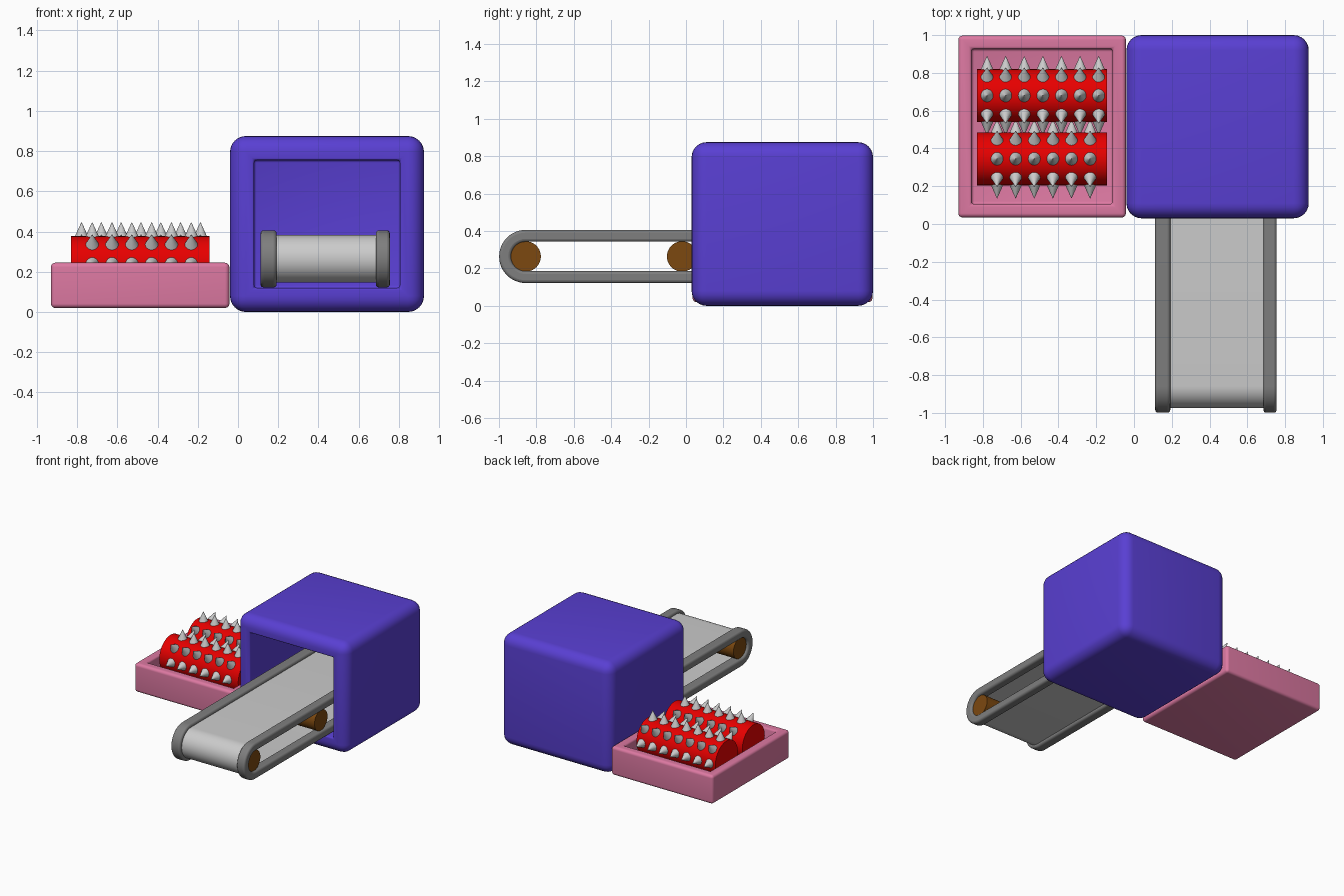
import bpy, bmesh
from math import pi, sin, cos, radians
from mathutils import Vector, Matrix

if "Cube" in bpy.data.objects:
    bpy.data.objects.remove(bpy.data.objects["Cube"])


def material(name, rgb):
    m = bpy.data.materials.new(name)
    m.diffuse_color = (*rgb, 1)
    m.use_nodes = True
    m.node_tree.nodes["Principled BSDF"].inputs["Base Color"].default_value = m.diffuse_color
    return m


PURPLE = material("purple", (0.10, 0.05, 0.65))
PINK = material("pink", (0.72, 0.19, 0.36))
RED = material("red", (0.80, 0.0, 0.0))
BROWN = material("brown", (0.20, 0.065, 0.005))
DARK = material("dark_grey", (0.21, 0.21, 0.21))


def finish(bm, name, mat=None, bevel=0):
    bmesh.ops.recalc_face_normals(bm, faces=bm.faces)
    me = bpy.data.meshes.new(name)
    bm.to_mesh(me)
    bm.free()
    ob = bpy.data.objects.new(name, me)
    bpy.context.collection.objects.link(ob)
    if mat:
        me.materials.append(mat)
    if bevel:
        b = ob.modifiers.new("bevel", 'BEVEL')
        b.width, b.segments = bevel, 3
        b.limit_method, b.angle_limit = 'ANGLE', radians(40)
    bpy.ops.object.select_all(action='DESELECT')
    ob.select_set(True)
    bpy.context.view_layer.objects.active = ob
    bpy.ops.object.shade_smooth_by_angle(angle=radians(35))
    return ob


def hollow_box(name, lo, hi, open_dir, wall, depth, round_out, round_in, mat):
    """Rounded box with a recess pushed in through one face."""
    lo, hi, d = Vector(lo), Vector(hi), Vector(open_dir)
    bm = bmesh.new()
    bmesh.ops.create_cube(bm, size=1, matrix=Matrix.Translation((lo + hi) / 2) @ Matrix.Diagonal((*(hi - lo), 1)))
    bmesh.ops.bevel(bm, geom=bm.edges[:], offset=round_out, segments=6, profile=0.5, affect='EDGES')
    bm.normal_update()
    face = max((f for f in bm.faces if f.normal.dot(d) > 0.999), key=lambda f: f.calc_area())
    bmesh.ops.inset_individual(bm, faces=[face], thickness=wall - round_out)
    rim = list(face.edges)
    res = bmesh.ops.extrude_discrete_faces(bm, faces=[face])
    floor = res["faces"][0]
    bmesh.ops.translate(bm, verts=floor.verts[:], vec=-d * depth)
    bm.normal_update()
    edges = {e for v in floor.verts for e in v.link_edges} | {e for e in rim if e.is_valid}
    bmesh.ops.bevel(bm, geom=list(edges), offset=round_in, segments=3, profile=0.5, affect='EDGES')
    return finish(bm, name, mat)


def cylinder_x(name, x0, x1, y, z, r, mat):
    bm = bmesh.new()
    m = Matrix.Translation(((x0 + x1) / 2, y, z)) @ Matrix.Rotation(pi / 2, 4, 'Y')
    bmesh.ops.create_cone(bm, cap_ends=True, segments=40, radius1=r, radius2=r, depth=x1 - x0, matrix=m)
    return finish(bm, name, mat)


def stadium_loop(name, x0, x1, ya, yb, z, r_out, r_in, mat, bevel):
    """Closed track running around two end centres ya and yb."""
    n = 24

    def ring(x, r):
        pts = []
        for yc, start in ((yb, -pi / 2), (ya, pi / 2)):
            for i in range(n + 1):
                a = start + pi * i / n
                pts.append(bm.verts.new((x, yc + r * cos(a), z + r * sin(a))))
        return pts

    bm = bmesh.new()
    rings = [ring(x0, r_out), ring(x1, r_out), ring(x1, r_in), ring(x0, r_in)]
    count = len(rings[0])
    for a, b in zip(rings, rings[1:] + rings[:1]):
        for i in range(count):
            j = (i + 1) % count
            bm.faces.new((a[i], a[j], b[j], b[i]))
    return finish(bm, name, mat, bevel)


def spikes(name, xs, y, z, r):
    bm = bmesh.new()
    for x in xs:
        for k in range(8):
            m = (Matrix.Translation((x, y, z)) @ Matrix.Rotation(k * pi / 4, 4, 'X')
                 @ Matrix.Translation((0, 0, r + 0.03)))
            bmesh.ops.create_cone(bm, cap_ends=True, segments=20, radius1=0.039, radius2=0.001,
                                  depth=0.084, matrix=m)
    return finish(bm, name)


# Housing with front opening, and the open-topped tray beside it
hollow_box("housing", (-0.04, 0.03, 0), (0.925, 1.0, 0.875), (0, -1, 0), 0.137, 0.83, 0.08, 0.012, PURPLE)
hollow_box("tray", (-0.93, 0.035, 0.02), (-0.043, 0.997, 0.245), (0, 0, 1), 0.09, 0.17, 0.022, 0.015, PINK)

# Conveyor: belt, two side rails, drive rollers
YA, YB, ZC = -0.857, 0.815, 0.264
stadium_loop("belt", 0.17, 0.70, YA, YB, ZC, 0.118, 0.09, None, 0)
for side, x0, x1 in (("left", 0.112, 0.192), ("right", 0.685, 0.755)):
    stadium_loop(side + "_rail", x0, x1, YA, YB, ZC, 0.142, 0.079, DARK, 0.015)
for i in range(3):
    cylinder_x("conveyor_roller_%d" % (i + 1), 0.13, 0.738, YA + i * (YB - YA) / 2, ZC, 0.081, BROWN)

# Crushing drums with staggered spikes
for label, y, first, count in (("front", 0.345, -0.725, 6), ("back", 0.68, -0.778, 7)):
    cylinder_x(label + "_drum", -0.83, -0.142, y, 0.237, 0.14, RED)
    spikes(label + "_spikes", [first + 0.0985 * i for i in range(count)], y, 0.237, 0.137)
